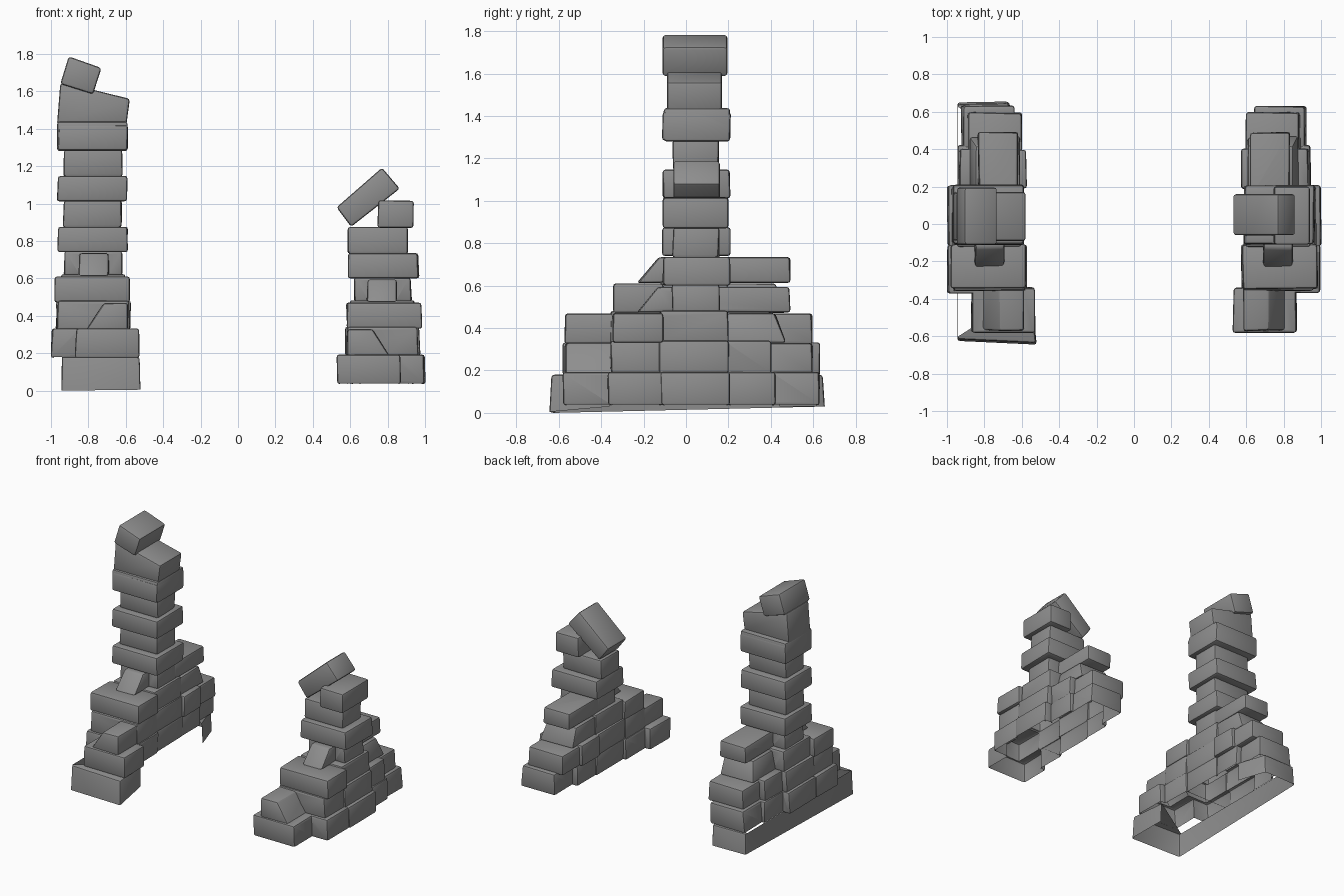
import bpy, bmesh, random

if "Cube" in bpy.data.objects:
    bpy.data.objects.remove(bpy.data.objects["Cube"])

random.seed(4)

# Weathered dark stone
stone_mat = bpy.data.materials.new("dark_stone")
stone_mat.diffuse_color = (.27, .27, .27, 1)
stone_mat.use_nodes = True
stone_mat.node_tree.nodes["Principled BSDF"].inputs["Base Color"].default_value = stone_mat.diffuse_color


def activate(ob):
    bpy.ops.object.select_all(action="DESELECT")
    ob.select_set(True)
    bpy.context.view_layer.objects.active = ob


def finish(name, bm, width=0.014):
    """Turn a bmesh into a smooth-shaded object with worn, rounded edges."""
    bmesh.ops.recalc_face_normals(bm, faces=bm.faces)
    mesh = bpy.data.meshes.new(name)
    bm.to_mesh(mesh)
    bm.free()
    mesh.materials.append(stone_mat)
    ob = bpy.data.objects.new(name, mesh)
    bpy.context.collection.objects.link(ob)
    activate(ob)
    bev = ob.modifiers.new("worn_edges", "BEVEL")
    bev.width = width
    bev.segments = 2
    bev.limit_method = "ANGLE"
    bpy.ops.object.modifier_apply(modifier=bev.name)
    bpy.ops.object.shade_smooth_by_angle()
    return ob


def loft(bm, low, high):
    """Join two matching rings of points into a closed stone."""
    a = [bm.verts.new(p) for p in low]
    b = [bm.verts.new(p) for p in high]
    n = len(a)
    faces = [bm.faces.new((a[i], a[(i + 1) % n], b[(i + 1) % n], b[i])) for i in range(n)]
    faces += [bm.faces.new(b), bm.faces.new(a[::-1])]
    bmesh.ops.recalc_face_normals(bm, faces=faces)


def stone(bm, side, z0, z1, u0, u1, y0, y1, outer=.005, front=0, back=0):
    """Block with u = distance from the centre line; the last three slope its sides inward."""
    def ring(a, b, c, d, h):
        j = lambda: random.uniform(-0.004, 0.004)
        return [(side * (p + j()), q + j(), h)
                for p, q in ((a, c), (b, c), (b, d), (a, d))]
    loft(bm, ring(u0, u1, y0, y1, z0), ring(u0, u1 - outer, y0 + front, y1 - back, z1))


def slab(name, profile, y0, y1):
    """Stone extruded along y from a front-view outline."""
    bm = bmesh.new()
    loft(bm, [(x, y0, z) for x, z in profile], [(x, y1, z) for x, z in profile])
    return finish(name, bm)


# Buttress stones per course, listed front to back: u range, y range, slopes
FIRST = [(.53, .87, -.58, -.34), (.575, 1, -.37, -.11), (.59, 1, -.12, .205),
         (.60, .945, .195, .42), (.64, .925, .40, .63, .015)]
SECOND = [(.585, .81, -.57, -.33, .09), (.58, .965, -.355, -.12), (.59, .975, -.13, .2),
          (.575, .935, .19, .40), (.60, .89, .38, .595)]
THIRD = [(.58, .982, -.345, -.11), (.60, .95, -.12, .2), (.61, .88, .19, .47, .03, 0, .05)]
FOURTH = [(.69, .85, -.23, -.05, 0, .1), (.62, .93, -.065, .16), (.62, .835, .14, .49)]
BEDS = [.18, .328, .476, .618, .742]     # heights of the joints between courses

WIDE = (.59, .967, -.11, .208)
NARROW = (.62, .935, -.062, .155)
NARROW_SHORT = (.588, .912, -.062, .155)


def pier(name, side, dz, courses, narrow):
    """Stepped buttress plus a shaft of wide and narrow stones, fused to a shell open below."""
    bm = bmesh.new()
    for i in range(courses):
        z = .74 + dz + .136 * i
        grow = .004 if i % 2 else 0
        stone(bm, side, z - grow, z + .136 + grow, *(narrow if i % 2 else WIDE))
    shaft = finish(name + "_shaft", bm)
    bm = bmesh.new()
    for i, course in enumerate((FIRST, SECOND, THIRD, FOURTH)):
        for k, block in enumerate(course):
            low = BEDS[i] + dz - .005
            high = BEDS[i + 1] + dz + .005
            if i and k in (0, len(course) - 1):
                high -= .012             # end stones sit slightly lower
            stone(bm, side, low, high, *block)
    ob = finish(name, bm)
    # fuse the stones
    fuse = ob.modifiers.new("fuse", "BOOLEAN")
    fuse.operation = "UNION"
    fuse.solver = "EXACT"
    fuse.use_self = True
    fuse.object = shaft
    bpy.ops.object.modifier_apply(modifier=fuse.name)
    bpy.data.objects.remove(shaft)
    # open underside
    bm = bmesh.new()
    bm.from_mesh(ob.data)
    under = [f for f in bm.faces
             if f.normal.z < -.9 and f.calc_center_median().z < .19 + dz]
    bmesh.ops.delete(bm, geom=under, context="FACES")
    bm.to_mesh(ob.data)
    bm.free()
    activate(ob)
    bpy.ops.object.shade_smooth_by_angle()


pier("tall_pier", -1, 0, 5, NARROW)
pier("short_pier", 1, -.14, 2, NARROW_SHORT)

# Hollow plinth under the tall pier, open below and along its inner side
bm = bmesh.new()
plan = [(-.55, -.36), (-.52, -.645), (-.945, -.625), (-.945, .65), (-.67, .655), (-.60, .44)]
low = [bm.verts.new((x, y, .005 if y < -.5 else .03)) for x, y in plan]
low[2].co.z = 0
high = [bm.verts.new((-.75 + (x + .75) * .98, y * .985, .18)) for x, y in plan]
for i in range(len(plan) - 1):
    bm.faces.new((low[i], low[i + 1], high[i + 1], high[i]))
# front and back ledges
bm.faces.new(high[:3])
bm.faces.new(high[3:])
finish("tall_pier_plinth", bm)

# Broken top of the tall pier
slab("tall_pier_wide_course", [(-.967, 1.28), (-.59, 1.28), (-.59, 1.438), (-.967, 1.438)], -.105, .208)
slab("tall_pier_sloping_stone", [(-.968, 1.42), (-.597, 1.42), (-.578, 1.56), (-.76, 1.605), (-.95, 1.645)], -.09, .17)
slab("tall_pier_capstone", [(-.95, 1.64), (-.775, 1.585), (-.73, 1.725), (-.905, 1.787)], -.11, .195)

# Loose stones on the short pier
slab("short_pier_top_block", [(.745, .87), (.938, .87), (.94, 1.015), (.75, 1.018)], -.11, .20)
slab("short_pier_fallen_stone", [(.527, .98), (.605, .876), (.865, 1.08), (.77, 1.192)], -.06, .16)
